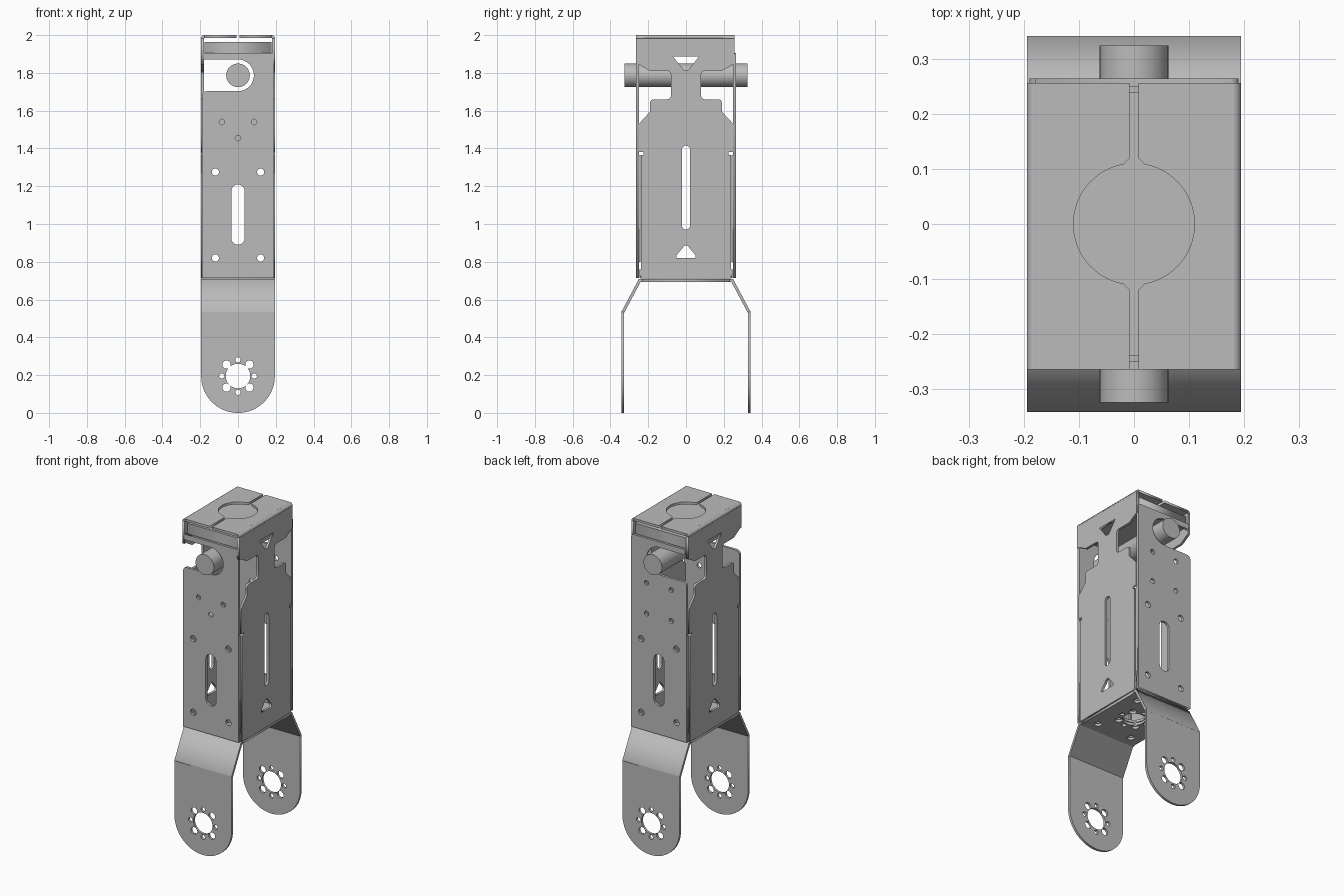
import bpy
from math import cos, sin, pi, radians
from mathutils import Matrix, Vector

cube = bpy.data.objects.get("Cube")
if cube:
    bpy.data.objects.remove(cube)

GREY = (0.5, 0.5, 0.5, 1)
metal = bpy.data.materials.new("plain_grey_metal")
metal.diffuse_color = GREY
metal.use_nodes = True
metal.node_tree.nodes["Principled BSDF"].inputs["Base Color"].default_value = GREY

X, Y, Z = Vector((1, 0, 0)), Vector((0, 1, 0)), Vector((0, 0, 1))
# plane name: horizontal axis, vertical axis, thickness axis
PLANES = {"xz": (X, Z, -Y), "yz": (Y, Z, X), "xy": (X, Y, Z)}
T = 0.015


def arc(cx, cy, r, a0, a1, n=16):
    return [(cx + r * cos(radians(a0 + (a1 - a0) * i / n)),
             cy + r * sin(radians(a0 + (a1 - a0) * i / n))) for i in range(n + 1)]


def circle(cx, cy, r, n=24):
    return arc(cx, cy, r, 0, 360, n)[:-1]


def slot(cx, z0, z1, r):
    return arc(cx, z1 - r, r, 0, 180, 10) + arc(cx, z0 + r, r, 180, 360, 10)


def flip(points, s):
    return [(s * a, b) for a, b in points]


def plate(name, plane, middle, loops, thick=T):
    """Sheet cut from an outline and its holes, centred on its plane."""
    curve = bpy.data.curves.new(name, "CURVE")
    curve.dimensions = "2D"
    curve.fill_mode = "BOTH"
    curve.extrude = thick / 2
    for loop in loops:
        spline = curve.splines.new("POLY")
        spline.points.add(len(loop) - 1)
        for p, (a, b) in zip(spline.points, loop):
            p.co = (a, b, 0, 1)
        spline.use_cyclic_u = True
    temp = bpy.data.objects.new(name + "_outline", curve)
    bpy.context.collection.objects.link(temp)
    bpy.context.view_layer.update()
    mesh = bpy.data.meshes.new_from_object(
        temp.evaluated_get(bpy.context.evaluated_depsgraph_get()))
    bpy.data.objects.remove(temp)
    u, v, w = PLANES[plane]
    m = Matrix((u, v, w)).transposed().to_4x4()
    m.translation = w * middle
    mesh.transform(m)
    mesh.name = name
    mesh.materials.clear()
    mesh.materials.append(metal)
    obj = bpy.data.objects.new(name, mesh)
    bpy.context.collection.objects.link(obj)
    return obj


def ring_holes(cx, cy):
    """Hub hole with alternating large and small holes around it."""
    holes = [circle(cx, cy, 0.065, 40)]
    for i in range(8):
        a = i * pi / 4
        holes.append(circle(cx + 0.086 * cos(a), cy + 0.086 * sin(a),
                            0.022 if i % 2 else 0.014, 16))
    return holes


# Lower fork: two round-ended legs, sloped shoulders and a drilled base
leg = arc(0, 0.195, 0.195, 180, 360, 40) + [(0.195, 0.535), (-0.195, 0.535)]
shoulder = [(0.327, 0.53), (0.342, 0.53), (0.342, 0.535), (0.25, 0.708), (0.23, 0.708), (0.23, 0.694), (0.24, 0.694)]
for s, side in ((-1, "front"), (1, "back")):
    plate(side + "_fork_leg", "xz", -s * 0.3345, [leg] + ring_holes(0, 0.195))
    plate(side + "_fork_shoulder", "yz", 0, [flip(shoulder, s)], 0.39)

base = [(-0.19, -0.24), (0.19, -0.24), (0.19, 0.24), (-0.19, 0.24)]
base_holes = ring_holes(0, 0) + [circle(a * 0.12, b * 0.17, 0.022, 16)
                                 for a in (-1, 1) for b in (-1, 1)]
plate("fork_base", "xy", 0.701, [base] + base_holes)
plate("body_base", "xy", 0.72, [base] + base_holes)

# Body front and back: sheets with a hooked slot open on one side for the rod
ROD_Z = 1.787
face = ([(-0.19, 0.715), (0.19, 0.715)] + arc(0.175, 1.89, 0.015, 0, 90, 6)
        + [(-0.18, 1.905), (-0.18, ROD_Z + 0.084)]
        + arc(0, ROD_Z, 0.084, 90, -90, 24)
        + arc(-0.165, ROD_Z - 0.109, 0.025, 90, 180, 6))
face_holes = [slot(0, 0.89, 1.21, 0.035)]
face_holes += [circle(a, z, 0.019, 16) for a in (-0.12, 0.12) for z in (0.82, 1.275)]
front_holes = [circle(a, z, 0.015, 16) for a, z in ((-0.085, 1.54), (0.085, 1.54), (0, 1.455))]
back_holes = [circle(a, z, 0.015, 16) for a in (-0.085, 0.085) for z in (1.44, 1.63)]
plate("front_panel", "xz", 0.2575, [face] + face_holes + front_holes)
plate("back_panel", "xz", -0.2575, [face] + face_holes + back_holes)

# Body sides: one sheet from the base through a narrow neck up to the cap
half = ([(0.237, 0.712), (0.237, 1.365), (0.225, 1.365), (0.225, 1.382), (0.25, 1.382),
         (0.25, 1.53), (0.19, 1.595), (0.19, 1.64)]
        + arc(0.172, 1.642, 0.018, 0, 90, 5)
        + arc(0.1, 1.68, 0.02, 270, 180, 5)
        + arc(0.1, 1.79, 0.02, 180, 90, 5)
        + [(0.19, 1.81), (0.25, 1.845), (0.256, 1.845), (0.256, 1.983)])
mirrored = flip(half, -1)
mirrored[-2:] = [(-0.265, 1.845), (-0.265, 1.983)]
side_outline = half + mirrored[::-1]
side_holes = [slot(0, 0.97, 1.415, 0.022),
              [(-0.07, 1.888), (0.07, 1.888), (0.012, 1.815), (-0.012, 1.815)],
              [(-0.05, 0.82), (0.05, 0.82), (0.05, 0.835), (0.008, 0.885),
               (-0.008, 0.885), (-0.05, 0.835)]]
flange = [(0.241, 0.8), (0.255, 0.8), (0.255, 1.365), (0.241, 1.365)]
foot = [(0.23, 0.712), (0.24, 0.712), (0.258, 0.725), (0.258, 0.76), (0.23, 0.76)]
for s, side in ((1, "left"), (-1, "right")):
    plate(side + "_side_panel", "yz", s * 0.1875, [side_outline] + side_holes)
    for t, end in ((-1, "front"), (1, "back")):
        plate(f"{side}_{end}_flange", "yz", s * 0.1825, [flip(flange, t)])
        plate(f"{side}_{end}_corner_foot", "yz", s * 0.1825, [flip(foot, t)])

# Cap: two half tops split by a slit around a round opening
half_top = ([(0.008, -0.265), (0.179, -0.265), (0.179, 0.256), (0.008, 0.256),
             (0.008, 0.12), (0.02, 0.108)]
            + arc(0, 0, 0.11, 79, -79, 40) + [(0.02, -0.108), (0.008, -0.12)])
bend = arc(0.178, 1.983, 0.017, 0, 90, 8) + arc(0.178, 1.983, 0.003, 90, 0, 4)
for s, side in ((1, "left"), (-1, "right")):
    plate(side + "_cap_top", "xy", 1.9925, [flip(half_top, s)])
    plate(side + "_cap_bend", "xz", 0.0045, [flip(bend, s)], 0.521)

# Inner block below the cap opening
block = [(-0.178, -0.24), (0.178, -0.24), (0.178, 0.24), (-0.178, 0.24)]
plate("inner_block", "xy", 1.929, [block], 0.07)

# Cross rod
bpy.ops.mesh.primitive_cylinder_add(vertices=48, radius=0.0625, depth=0.65,
                                    location=(0, 0, ROD_Z), rotation=(pi / 2, 0, 0))
rod = bpy.context.object
rod.name = "cross_rod"
rod.data.materials.append(metal)
bpy.ops.object.shade_smooth_by_angle()
